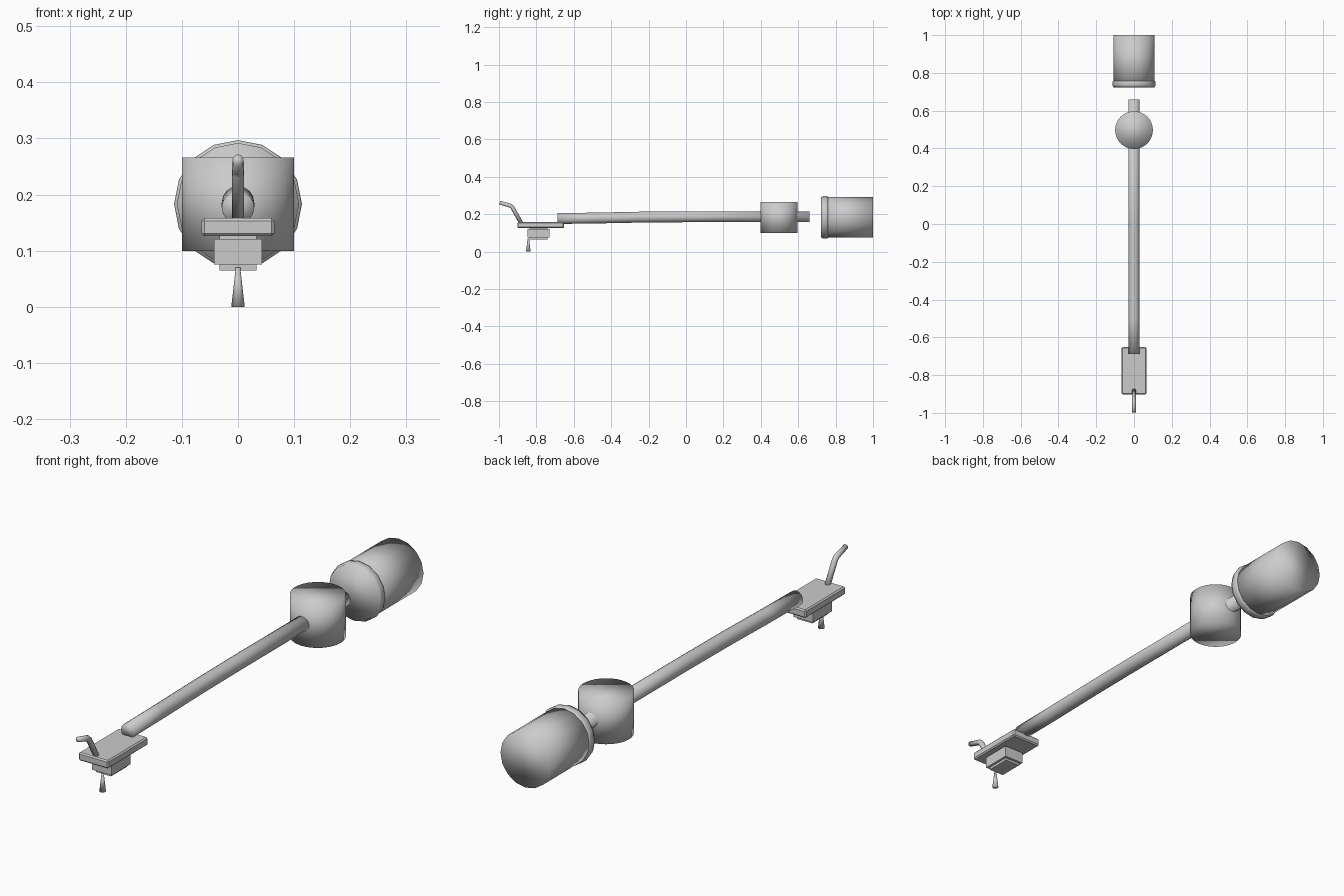
import bpy, bmesh, math
from mathutils import Vector, Matrix

if "Cube" in bpy.data.objects:
    bpy.data.objects.remove(bpy.data.objects["Cube"])

grey = bpy.data.materials.new("satin_grey")
grey.diffuse_color = (0.6, 0.6, 0.6, 1)
grey.use_nodes = True
grey.node_tree.nodes["Principled BSDF"].inputs["Base Color"].default_value = grey.diffuse_color


def finish(name, bm, smooth=True):
    bmesh.ops.recalc_face_normals(bm, faces=bm.faces)
    me = bpy.data.meshes.new(name)
    bm.to_mesh(me)
    bm.free()
    for p in me.polygons:
        p.use_smooth = smooth
    me.materials.append(grey)
    ob = bpy.data.objects.new(name, me)
    bpy.context.collection.objects.link(ob)
    return ob


def box(name, x, y0, y1, z0, z1, bevel=0.0):
    bm = bmesh.new()
    bmesh.ops.create_cube(bm, size=1, matrix=Matrix.Translation((0, (y0 + y1) / 2, (z0 + z1) / 2))
                          @ Matrix.Diagonal((2 * x, y1 - y0, z1 - z0, 1)))
    if bevel:
        bmesh.ops.bevel(bm, geom=bm.edges[:], offset=bevel, segments=1, affect='EDGES')
    return finish(name, bm, False)


def sweep(name, path, sides):
    """Capped tube through (y, z, radius) points in the x = 0 plane."""
    bm = bmesh.new()
    pts = [Vector((0, p[0], p[1])) for p in path]
    rings = []
    for i, p in enumerate(pts):
        t = (pts[min(i + 1, len(pts) - 1)] - pts[max(i - 1, 0)]).normalized()
        side = Vector((1, 0, 0))
        up = side.cross(t)
        r = path[i][2]
        rings.append([bm.verts.new(p + r * (math.cos(a) * side + math.sin(a) * up))
                      for a in (2 * math.pi * k / sides for k in range(sides))])
    for a, b in zip(rings, rings[1:]):
        for k in range(sides):
            n = (k + 1) % sides
            bm.faces.new((a[k], a[n], b[n], b[k]))
    bm.faces.new(rings[0])
    bm.faces.new(rings[-1])
    return finish(name, bm)


# Arm tube, dipping slightly toward the head
sweep("arm_tube", [(-0.687, 0.177, 0.029), (-0.5, 0.179, 0.029), (-0.25, 0.184, 0.029),
                   (0, 0.186, 0.029), (0.66, 0.186, 0.029)], 16)

# Pivot drum
sweep("pivot_drum", [(0.497, 0.099, 0.1), (0.497, 0.266, 0.1)], 32)

# Counterweight with its raised ring
sweep("counterweight", [(0.722, 0.183, 0.109), (1.0, 0.183, 0.109)], 16)
sweep("counterweight_ring", [(0.726, 0.183, 0.105), (0.729, 0.183, 0.112), (0.735, 0.183, 0.114),
                             (0.75, 0.183, 0.114), (0.757, 0.183, 0.112), (0.76, 0.183, 0.105)], 16)

# Head plate, cartridge and stylus
box("head_plate", 0.065, -0.902, -0.652, 0.126, 0.158, 0.005)
box("cartridge_body", 0.043, -0.848, -0.73, 0.075, 0.121)
box("cartridge_core", 0.033, -0.838, -0.74, 0.065, 0.13)
sweep("stylus", [(-0.843, 0.0, 0.012), (-0.843, 0.07, 0.004)], 12)

# Finger lift
sweep("finger_lift", [(-0.88, 0.15, 0.011), (-0.928, 0.236, 0.011), (-0.938, 0.245, 0.011),
                      (-0.996, 0.262, 0.010)], 12)
